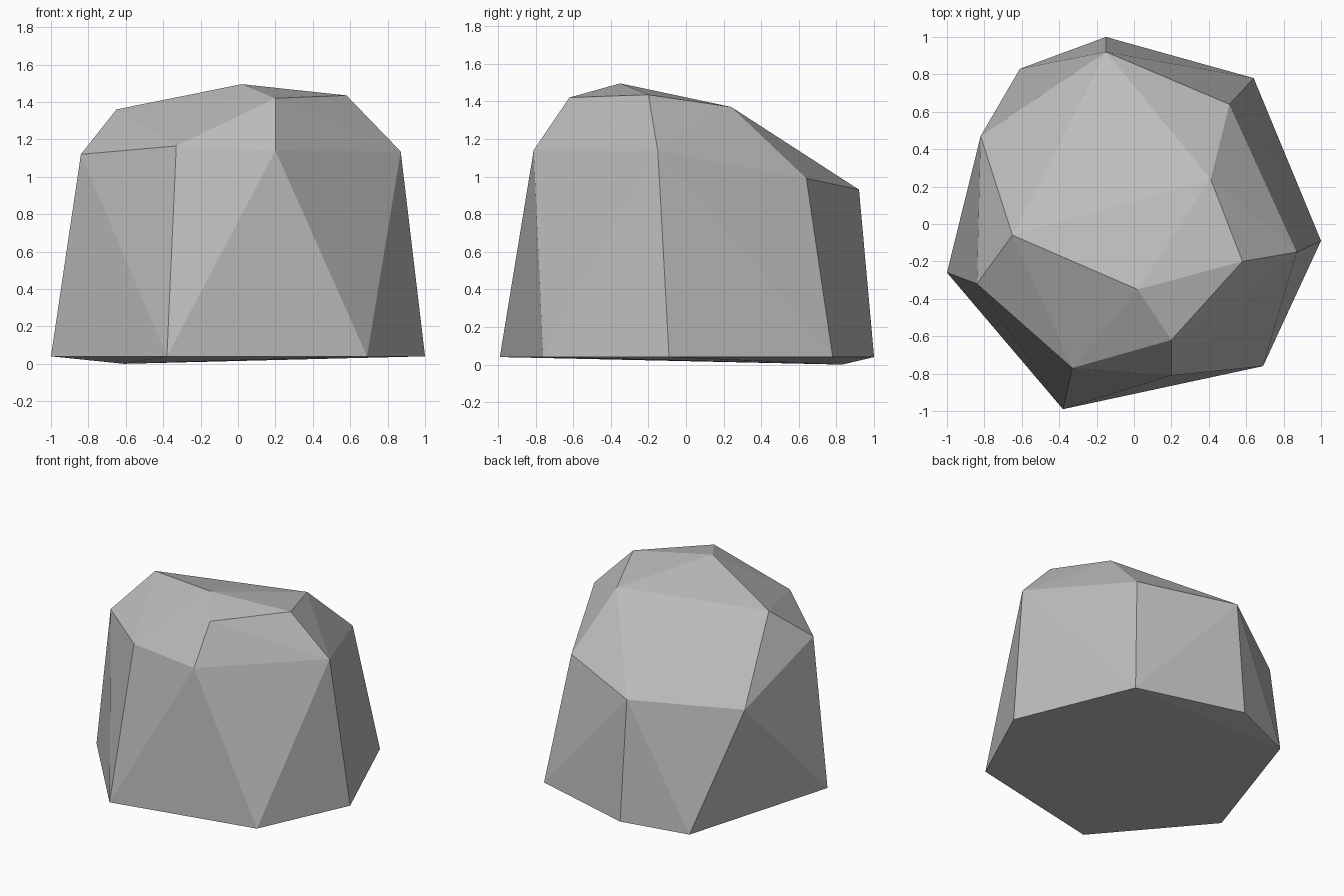
import bpy, bmesh

cube = bpy.data.objects.get("Cube")
if cube:
    bpy.data.objects.remove(cube, do_unlink=True)

# Stone colour
stone = bpy.data.materials.new("grey_stone")
stone.use_nodes = True
grey = (0.5, 0.5, 0.5, 1)
stone.diffuse_color = grey
stone.node_tree.nodes["Principled BSDF"].inputs["Base Color"].default_value = grey

# Corner rings of the boulder: ground outline, shoulder and crown
base = [(-1, -.26, .04), (-.38, -.99, .04), (.69, -.76, .04), (1, -.09, .04),
        (.64, .78, .04), (-.15, 1, .04), (-.61, .83, 0)]
shoulder = [(-.84, -.32, 1.12), (-.33, -.77, 1.165), (.2, -.81, 1.14), (.87, -.15, 1.135),
            (.51, .64, .99), (-.15, .92, .93), (-.82, .47, .86)]
crown = [(-.65, -.06, 1.36), (.02, -.35, 1.495), (.2, -.62, 1.42),
         (.58, -.2, 1.435), (.41, .24, 1.37)]

# Wrap the corners in a faceted skin
bm = bmesh.new()
for corner in base + shoulder + crown:
    bm.verts.new(corner)
bmesh.ops.convex_hull(bm, input=bm.verts)
bmesh.ops.recalc_face_normals(bm, faces=bm.faces)
mesh = bpy.data.meshes.new("boulder")
bm.to_mesh(mesh)
bm.free()
mesh.materials.append(stone)
boulder = bpy.data.objects.new("boulder", mesh)
bpy.context.collection.objects.link(boulder)
